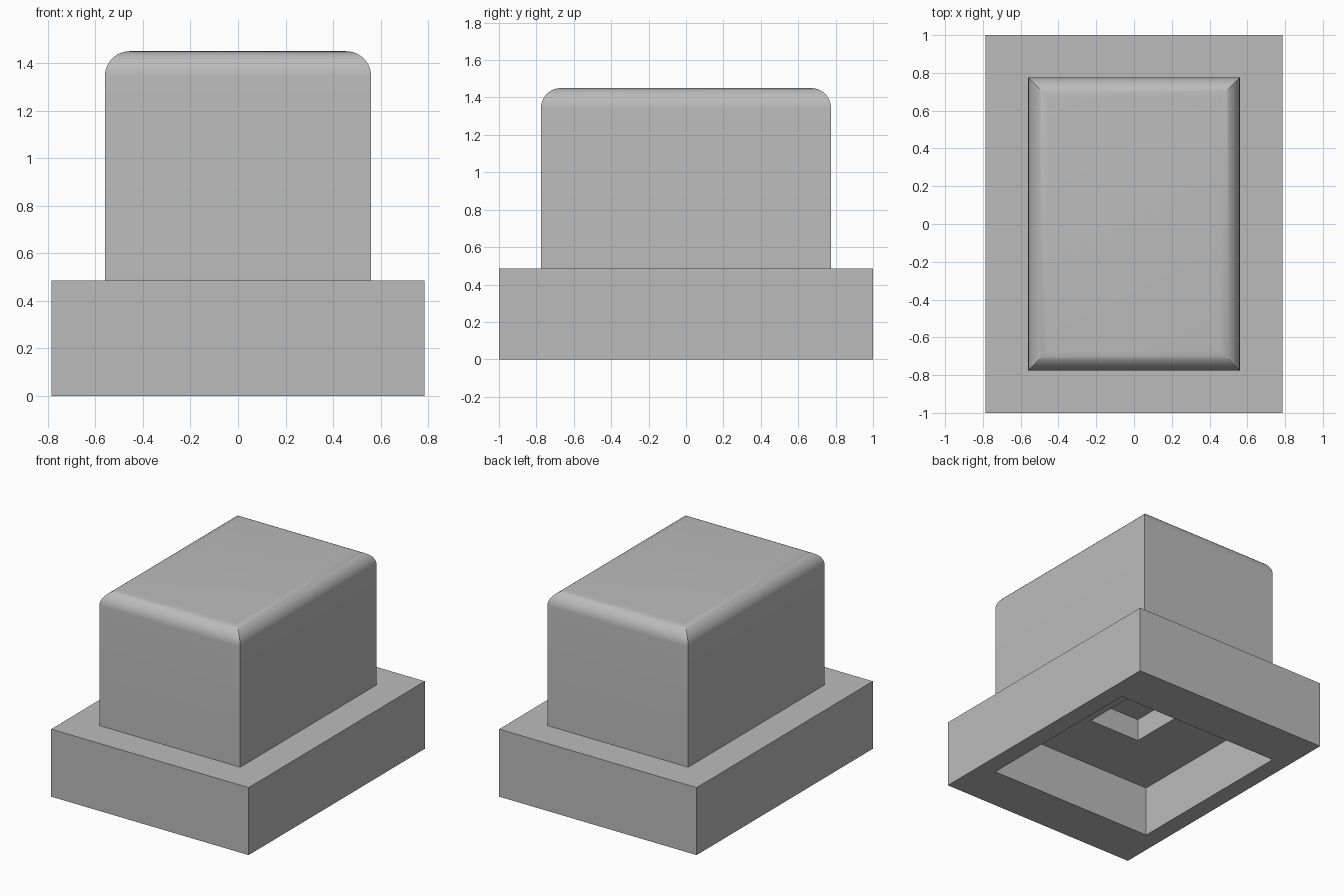
import bpy
import bmesh
from math import sin, cos, pi, radians

cube = bpy.data.objects.get("Cube")
if cube:
    bpy.data.objects.remove(cube, do_unlink=True)

grey = bpy.data.materials.new("plain_grey")
grey.use_nodes = True
colour = (0.5, 0.5, 0.5, 1)
grey.diffuse_color = colour
grey.node_tree.nodes["Principled BSDF"].inputs["Base Color"].default_value = colour


def loft(name, levels, cap_start=False, cap_end=False):
    """Skin a chain of centred rectangles given as (half x, half y, z)."""
    bm = bmesh.new()
    rings = [[bm.verts.new((sx * hx, sy * hy, z))
              for sx, sy in ((-1, -1), (1, -1), (1, 1), (-1, 1))]
             for hx, hy, z in levels]
    for a, b in zip(rings, rings[1:]):
        for i in range(4):
            j = (i + 1) % 4
            bm.faces.new((a[i], a[j], b[j], b[i]))
    if cap_start:
        bm.faces.new(rings[0][::-1])
    if cap_end:
        bm.faces.new(rings[-1])
    mesh = bpy.data.meshes.new(name)
    bm.to_mesh(mesh)
    bm.free()
    mesh.materials.append(grey)
    obj = bpy.data.objects.new(name, mesh)
    bpy.context.collection.objects.link(obj)
    bpy.ops.object.select_all(action="DESELECT")
    obj.select_set(True)
    bpy.context.view_layer.objects.active = obj
    bpy.ops.object.shade_smooth_by_angle(angle=radians(30))
    return obj


half_x, half_y, seat, top, radius = 0.56, 0.775, 0.485, 1.45, 0.105
socket, pocket, ceiling = 0.657, 0.205, 0.362

# Base: stepped socket underneath, outer walls, rim up to the block
loft("base", [(pocket, pocket, 0.522), (pocket, pocket, ceiling),
              (socket, socket, ceiling), (socket, socket, 0),
              (0.785, 1, 0), (0.785, 1, seat), (half_x, half_y, seat)],
     cap_start=True)

# Upper block: straight walls and rounded, mitred top edges
steps = 10
arc = []
for i in range(steps + 1):
    a = pi / 2 * i / steps
    inset = radius * (1 - cos(a))
    arc.append((half_x - inset, half_y - inset, top - radius * (1 - sin(a))))
loft("upper_block", [(half_x, half_y, seat)] + arc, cap_end=True)
